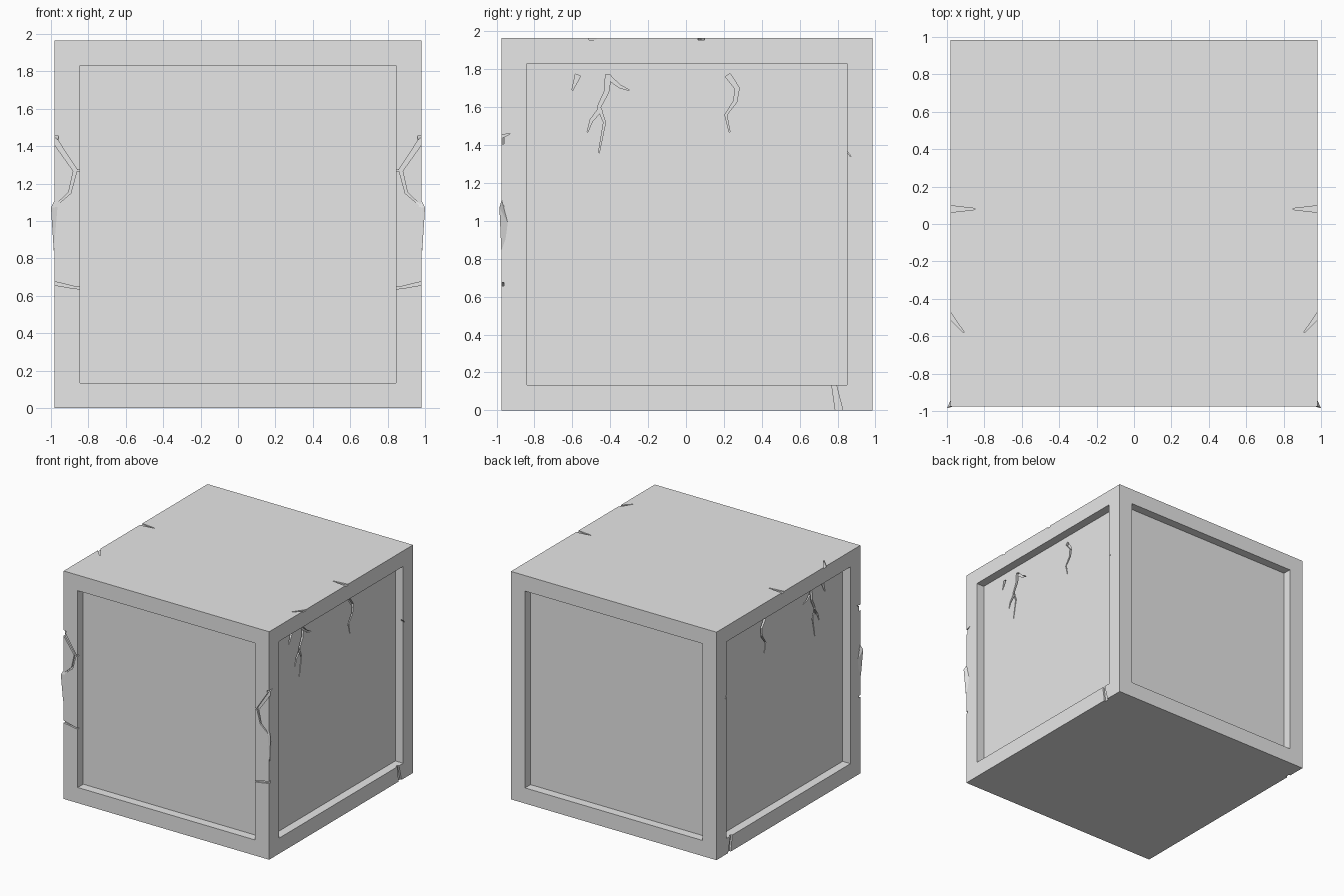
import bpy
import bmesh
from mathutils import Vector

old = bpy.data.objects.get("Cube")
if old:
    bpy.data.objects.remove(old, do_unlink=True)

HALF, HEIGHT, BORDER, RECESS = 0.98, 1.965, 0.19, 0.075
SHIFT = 0.005  # splinters stick out at the front, so the block sits slightly back

grey = bpy.data.materials.new("pale_grey")
grey.use_nodes = True
grey.diffuse_color = (0.8, 0.8, 0.8, 1)
grey.node_tree.nodes["Principled BSDF"].inputs["Base Color"].default_value = (0.8, 0.8, 0.8, 1)


def make_object(name, bm):
    bmesh.ops.recalc_face_normals(bm, faces=bm.faces)
    mesh = bpy.data.meshes.new(name)
    bm.to_mesh(mesh)
    bm.free()
    mesh.materials.append(grey)
    obj = bpy.data.objects.new(name, mesh)
    bpy.context.collection.objects.link(obj)
    return obj


# Block with a sunken square panel on each of its four sides
bm = bmesh.new()
bmesh.ops.create_cube(bm, size=1)
bmesh.ops.scale(bm, vec=(2 * HALF, 2 * HALF, HEIGHT), verts=bm.verts)
bmesh.ops.translate(bm, vec=(0, SHIFT, HEIGHT / 2), verts=bm.verts)
bm.normal_update()
sides = [f for f in bm.faces if abs(f.normal.z) < 0.5]
bmesh.ops.inset_individual(bm, faces=sides, thickness=BORDER)
for face in sides:
    inward = face.normal * -RECESS
    new = bmesh.ops.extrude_face_region(bm, geom=[face])["geom"]
    moved = [g for g in new if isinstance(g, bmesh.types.BMVert)]
    bmesh.ops.translate(bm, vec=inward, verts=moved)
    if face.is_valid:
        bmesh.ops.delete(bm, geom=[face], context="FACES_ONLY")
block = make_object("panelled_block", bm)


# Surface planes: each maps (across, along, outward) to a point
def side_panel(u, v, d):
    return (HALF - RECESS + d, u, v)


def side_frame(u, v, d):
    return (HALF + d, u, v)


def front_frame(u, v, d):
    return (u, SHIFT - HALF - d, v)


def top_face(u, v, d):
    return (u, v, HEIGHT + d)


# Tapered ribbon along a path, used to carve one crack
def crack_cutter(plane, path, width, depth, sign):
    pts = [Vector(p) for p in path]
    bm = bmesh.new()
    rings = []
    for i, p in enumerate(pts):
        along = (pts[min(i + 1, len(pts) - 1)] - pts[max(i - 1, 0)]).normalized()
        across = Vector((-along.y, along.x)) * width / 2 * (1 - 0.85 * i / (len(pts) - 1))
        ring = []
        for q, d in ((p + across, 0.02), (p - across, 0.02),
                     (p - across, -depth), (p + across, -depth)):
            x, y, z = plane(q.x, q.y, d)
            ring.append(bm.verts.new((sign * x, y, z)))
        rings.append(ring)
    for a, b in zip(rings, rings[1:]):
        for k in range(4):
            n = (k + 1) % 4
            bm.faces.new((a[k], a[n], b[n], b[k]))
    bm.faces.new(rings[0])
    bm.faces.new(rings[-1])
    return make_object("crack_cutter", bm)


cracks = [
    # sunken side panels
    (side_panel, [(-.41, 1.77), (-.42, 1.68), (-.46, 1.6), (-.43, 1.52), (-.46, 1.36)], .03, .02),
    (side_panel, [(-.45, 1.59), (-.5, 1.53), (-.52, 1.47)], .025, .02),
    (side_panel, [(-.41, 1.76), (-.35, 1.71), (-.3, 1.69)], .025, .02),
    (side_panel, [(-.57, 1.77), (-.6, 1.69)], .03, .02),
    (side_panel, [(.22, 1.77), (.27, 1.7), (.26, 1.63), (.21, 1.56), (.23, 1.47)], .03, .02),
    # side frame
    (side_frame, [(-.79, .84), (-.83, .85)], .02, .02),
    (side_frame, [(.78, 1.44), (.82, 1.4), (.87, 1.34)], .02, .02),
    (side_frame, [(.77, 1.63), (.81, 1.64)], .02, .02),
    (side_frame, [(.81, -.01), (.78, .14), (.74, .28)], .04, .015),
    (side_frame, [(-.99, 1.44), (-.93, 1.46)], .02, .02),
    # front frame
    (front_frame, [(1, 1.46), (.87, 1.27), (.9, 1.15), (1, 1.06)], .03, .015),
    (front_frame, [(.77, 1.26), (.87, 1.27)], .025, .02),
    (front_frame, [(1, .67), (.88, .645), (.77, .63)], .02, .015),
    # top edges
    (top_face, [(1, .08), (.85, .08)], .04, .01),
    (top_face, [(1, -.47), (.91, -.58)], .03, .01),
]

bpy.context.view_layer.objects.active = block
for plane, path, width, depth in cracks:
    for sign in (1, -1):
        cutter = crack_cutter(plane, path, width, depth, sign)
        cutter.hide_render = True
        mod = block.modifiers.new("crack", "BOOLEAN")
        mod.operation = "DIFFERENCE"
        mod.solver = "EXACT"
        mod.object = cutter
        bpy.ops.object.modifier_apply(modifier=mod.name)
        bpy.data.objects.remove(cutter, do_unlink=True)

# Loose splinters standing out from the front corners
bm = bmesh.new()
for p in [(.975, -.97, 1.12), (1, -.985, 1.07), (.985, -.975, .84),
          (.93, -.965, 1.08), (.975, -.93, .97)]:
    bm.verts.new(p)
bmesh.ops.convex_hull(bm, input=bm.verts)
splinter = make_object("edge_splinters", bm)
splinter.modifiers.new("both_sides", "MIRROR").use_axis[0] = True
